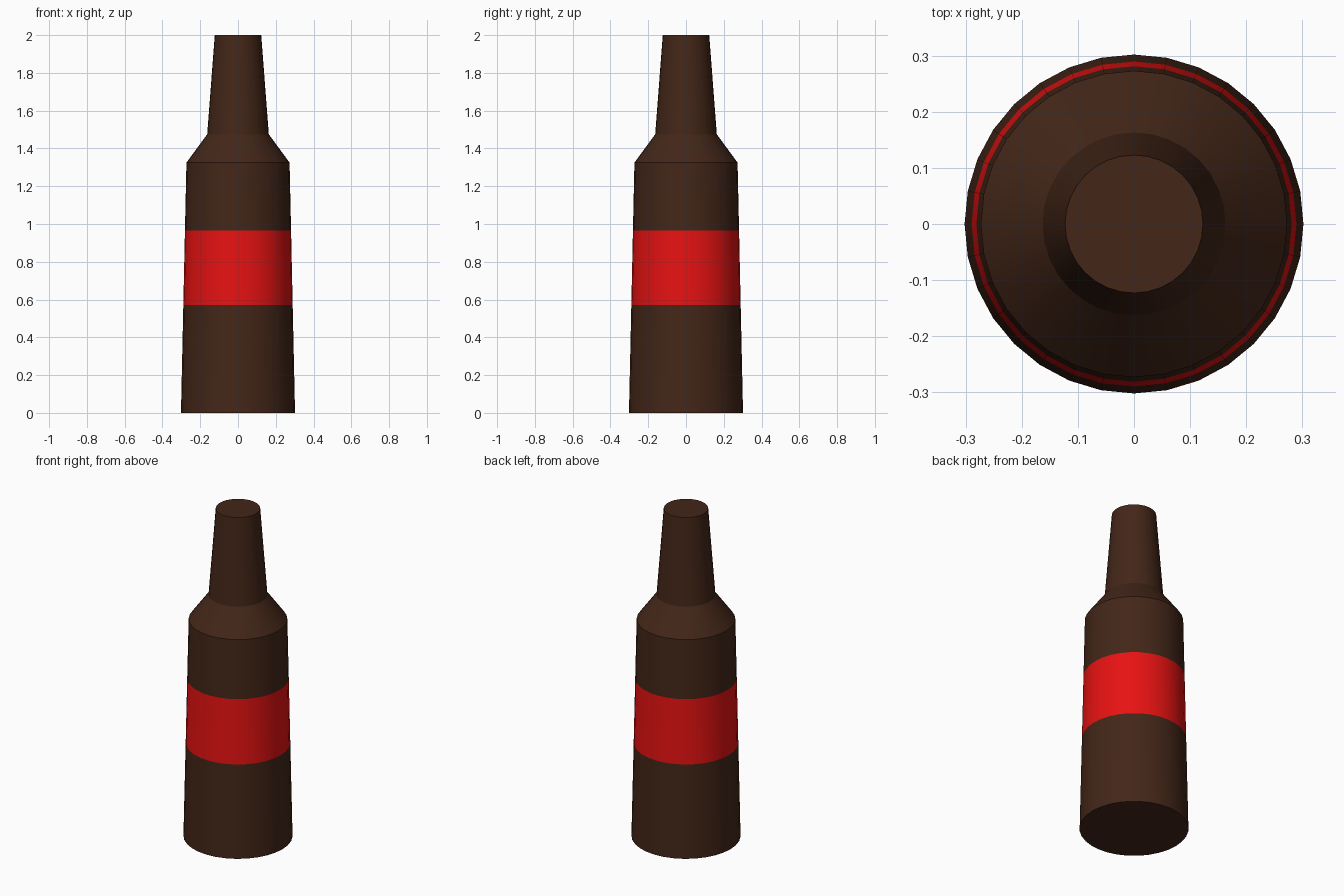
import bpy, bmesh, math

if "Cube" in bpy.data.objects:
    bpy.data.objects.remove(bpy.data.objects["Cube"])

SIDES = 32


def material(name, rgb):
    m = bpy.data.materials.new(name)
    m.diffuse_color = (*rgb, 1)
    m.use_nodes = True
    m.node_tree.nodes["Principled BSDF"].inputs["Base Color"].default_value = m.diffuse_color
    return m


# Profile rings from base to mouth: (radius, height)
PROFILE = [(0.302, 0), (0.2895, 0.57), (0.281, 0.965),
           (0.273, 1.325), (0.163, 1.475), (0.123, 2.0)]
LABEL_BAND = 1  # profile span covered by the label

bm = bmesh.new()
rings = [[bm.verts.new((r * math.cos(2 * math.pi * i / SIDES),
                        r * math.sin(2 * math.pi * i / SIDES), z))
          for i in range(SIDES)] for r, z in PROFILE]

# Walls
for k, (low, high) in enumerate(zip(rings, rings[1:])):
    for i in range(SIDES):
        j = (i + 1) % SIDES
        face = bm.faces.new((low[i], low[j], high[j], high[i]))
        face.material_index = 1 if k == LABEL_BAND else 0

# Base and closed mouth
bm.faces.new(rings[0][::-1])
bm.faces.new(rings[-1])

mesh = bpy.data.meshes.new("bottle")
bm.to_mesh(mesh)
bm.free()
mesh.materials.append(material("brown_glass", (0.056, 0.0194, 0.0091)))
mesh.materials.append(material("red_label", (0.8, 0.006, 0.006)))

bottle = bpy.data.objects.new("bottle", mesh)
bpy.context.collection.objects.link(bottle)
bpy.context.view_layer.objects.active = bottle
bottle.select_set(True)
bpy.ops.object.shade_smooth_by_angle(angle=math.radians(20))
